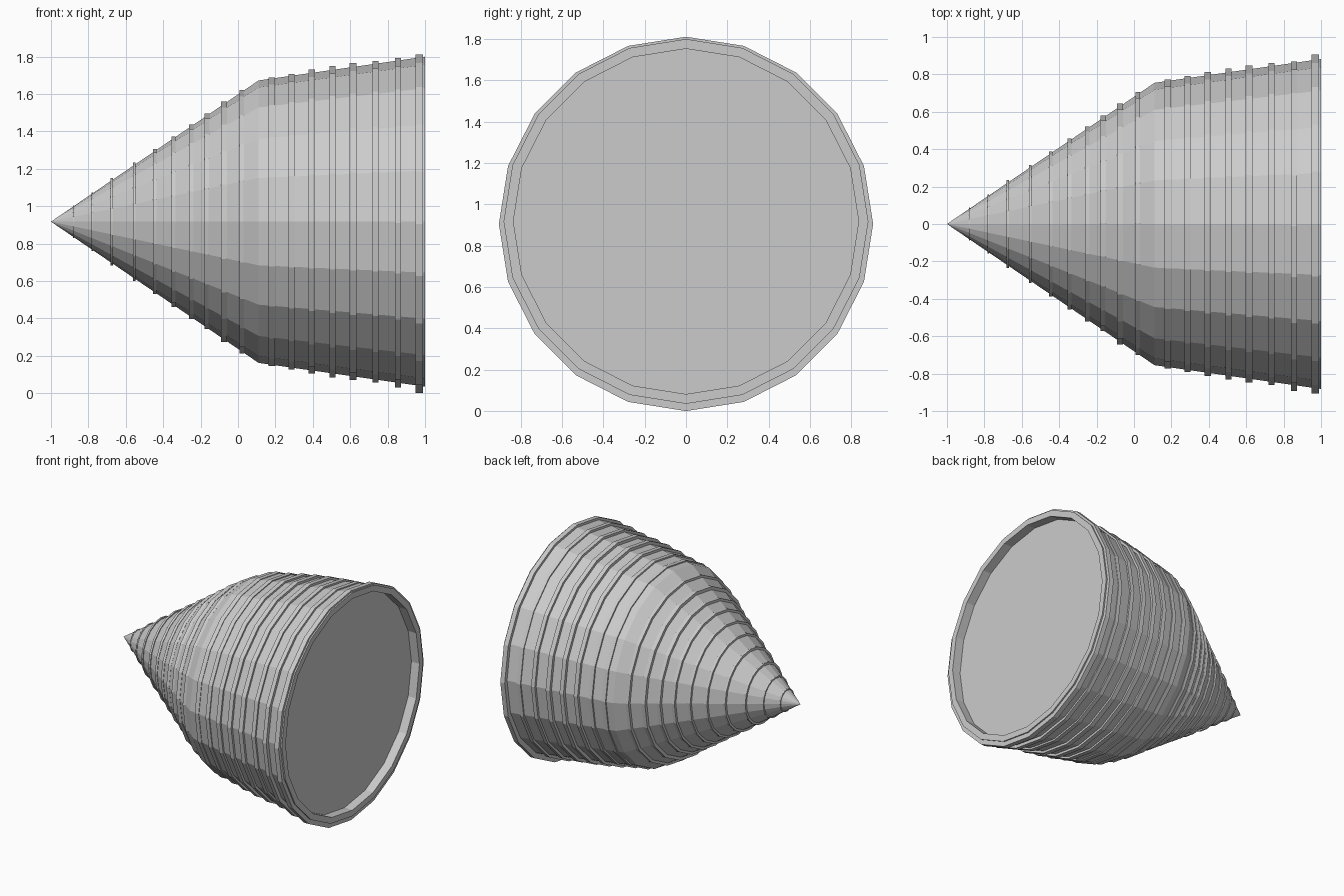
import bpy
import math

SIDES = 20
AXIS_Z = 0.917

cube = bpy.data.objects.get("Cube")
if cube:
    bpy.data.objects.remove(cube, do_unlink=True)

grey = bpy.data.materials.new("light grey")
grey.use_nodes = True
colour = (0.6, 0.6, 0.6, 1)
grey.diffuse_color = colour
grey.node_tree.nodes["Principled BSDF"].inputs["Base Color"].default_value = colour


def lathe(name, profile, dy=0, dz=0, closed=False):
    """Spin (x, radius) points round the x axis; radius 0 becomes a pole."""
    verts, faces, loops = [], [], []
    for x, r in profile:
        count = SIDES if r > 0 else 1
        start = len(verts)
        for i in range(count):
            a = math.tau * i / SIDES
            verts.append((x, r * math.cos(a) + dy, r * math.sin(a) + AXIS_Z + dz))
        loops.append([start + i % count for i in range(SIDES)])
    pairs = list(zip(loops, loops[1:]))
    if closed:
        pairs.append((loops[-1], loops[0]))
    for a, b in pairs:
        for i in range(SIDES):
            j = (i + 1) % SIDES
            quad = [a[i], b[i], b[j], a[j]]
            faces.append(list(dict.fromkeys(quad)))
    mesh = bpy.data.meshes.new(name)
    mesh.from_pydata(verts, [], [f[::-1] for f in faces])
    mesh.materials.append(grey)
    obj = bpy.data.objects.new(name, mesh)
    bpy.context.collection.objects.link(obj)
    return obj


# Cone, flared skirt, rim and recessed base plate
lathe("nose_body", [(-1, 0), (0.11, 0.755), (1, 0.882),
                    (1, 0.835), (0.93, 0.835), (0.93, 0)])

# Raised bands: position, radius, width, sideways and vertical offset
bands = [
    (-0.88, 0.087, 0.007, 0, 0), (-0.78, 0.157, 0.009, 0, 0),
    (-0.675, 0.234, 0.012, 0, 0), (-0.555, 0.316, 0.015, 0, 0),
    (-0.445, 0.388, 0.018, 0, 0), (-0.345, 0.456, 0.02, 0, 0),
    (-0.25, 0.52, 0.025, 0, 0), (-0.165, 0.577, 0.028, 0.004, 0.002),
    (-0.075, 0.643, 0.032, 0, 0), (0.02, 0.704, 0.025, 0.003, 0),
    (0.18, 0.772, 0.034, 0, 0), (0.285, 0.79, 0.032, 0, 0),
    (0.395, 0.813, 0.034, 0, 0), (0.505, 0.832, 0.034, 0, 0),
    (0.615, 0.847, 0.036, 0, 0), (0.735, 0.86, 0.032, 0, 0),
    (0.855, 0.88, 0.032, -0.012, -0.006), (0.969, 0.905, 0.038, 0, -0.012),
]
for n, (x, r, w, dy, dz) in enumerate(bands, 1):
    a, b, inner = x - w / 2, x + w / 2, r - 0.045
    lathe(f"band_{n}", [(a, inner), (a, r), (b, r), (b, inner)], dy, dz, True)
